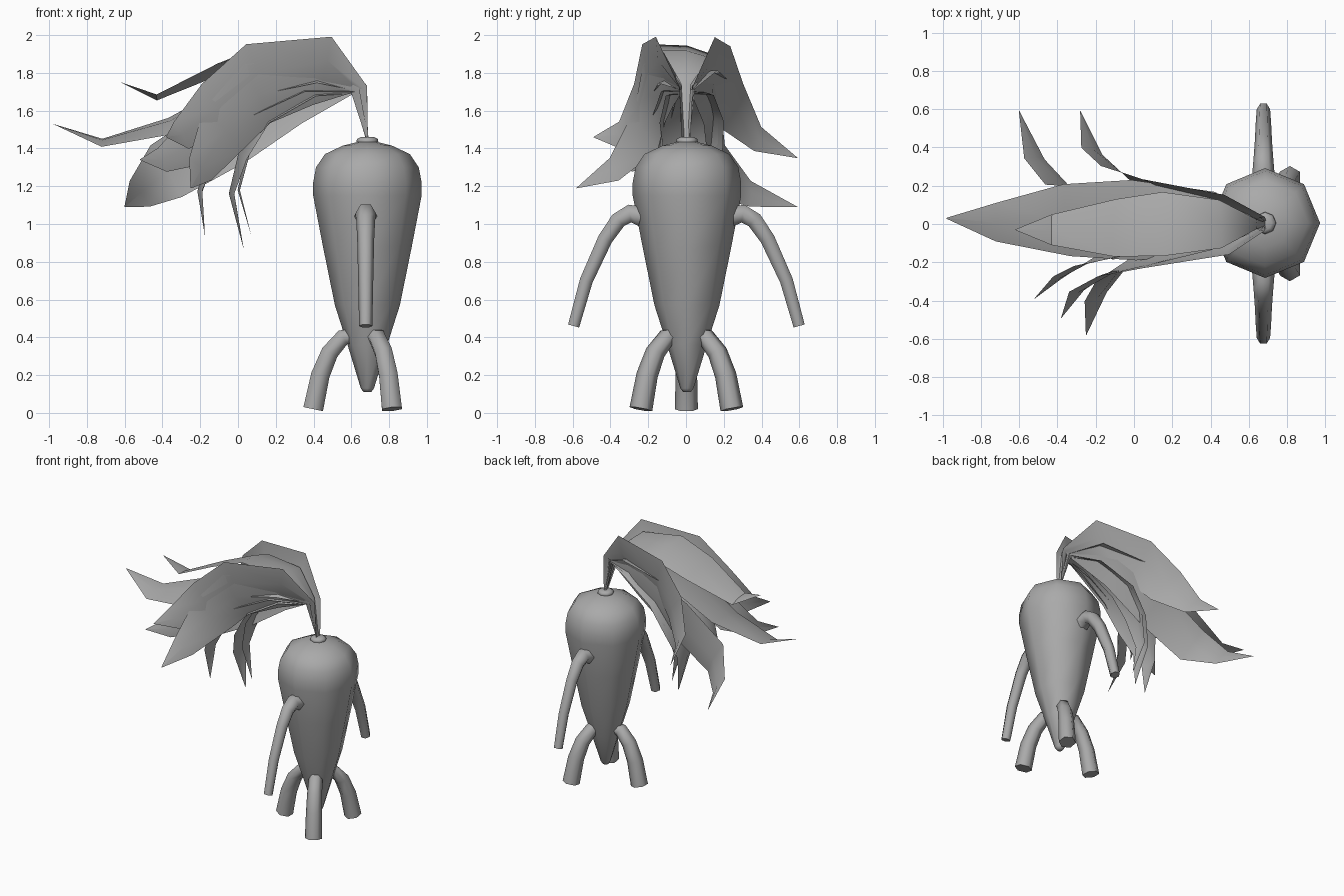
import bpy, bmesh, math
from mathutils import Vector

cube = bpy.data.objects.get("Cube")
if cube:
    bpy.data.objects.remove(cube, do_unlink=True)

grey = bpy.data.materials.new("plain_grey")
grey.use_nodes = True
COLOUR = (0.4, 0.4, 0.4, 1)
grey.diffuse_color = COLOUR
grey.node_tree.nodes["Principled BSDF"].inputs["Base Color"].default_value = COLOUR

BODY_CENTRE = Vector((0.685, 0.005, 0))
LIMB_CENTRE = Vector((0.676, 0.002, 0))


def finish(name, bm, angle, solid=True):
    """Turn a bmesh into a shaded, coloured object."""
    if solid:
        bmesh.ops.recalc_face_normals(bm, faces=bm.faces)
    mesh = bpy.data.meshes.new(name)
    bm.to_mesh(mesh)
    bm.free()
    mesh.materials.append(grey)
    obj = bpy.data.objects.new(name, mesh)
    bpy.context.collection.objects.link(obj)
    bpy.ops.object.select_all(action="DESELECT")
    obj.select_set(True)
    bpy.context.view_layer.objects.active = obj
    bpy.ops.object.shade_smooth_by_angle(angle=math.radians(angle))
    return obj


def bridge(bm, rings, closed=True):
    """Join consecutive rows of vertices with quads."""
    for low, high in zip(rings, rings[1:]):
        count = len(low)
        for i in range(count if closed else count - 1):
            j = (i + 1) % count
            bm.faces.new((low[i], low[j], high[j], high[i]))


def lathe(name, profile, sides):
    """Revolve (radius, height) pairs about the body axis."""
    bm = bmesh.new()
    rings = []
    for radius, z in profile:
        angles = [math.tau * i / sides for i in range(sides)]
        rings.append([bm.verts.new(BODY_CENTRE + Vector((radius * math.cos(a), radius * math.sin(a), z)))
                      for a in angles])
    bridge(bm, rings)
    bm.faces.new(rings[0])
    bm.faces.new(rings[-1])
    return finish(name, bm, 60)


def limb(name, path, start_radius, end_radius, heading, sides=6):
    """Tapered tube along (outward, height) pairs, pointing along a heading."""
    bm = bmesh.new()
    heading = math.radians(heading)
    out = Vector((math.cos(heading), math.sin(heading), 0))
    across = Vector((-out.y, out.x, 0))
    points = [LIMB_CENTRE + out * r + Vector((0, 0, z)) for r, z in path]
    last = len(points) - 1
    rings = []
    for k, point in enumerate(points):
        tangent = (points[min(k + 1, last)] - points[max(k - 1, 0)]).normalized()
        normal = tangent.cross(across)
        radius = start_radius + (end_radius - start_radius) * k / last
        rings.append([bm.verts.new(point + radius * (across * math.cos(a) + normal * math.sin(a)))
                      for a in (math.tau * i / sides for i in range(sides))])
    bridge(bm, rings)
    bm.faces.new(rings[0])
    bm.faces.new(rings[-1])
    return finish(name, bm, 70)


LEAF_SHAPE = (0.05, 0.15, 0.75, 1, 0.9, 0.48, 0.01)


def leaf(name, half_width, roll, *path, fold=0.15):
    """Single-sheet folded blade rising from the collar and following a path.
    Rolled blades also twist towards the tip."""
    bm = bmesh.new()
    points = [Vector((0.685, path[0][1] * 0.5, 1.45))] + [Vector(p) for p in path]
    roll = math.radians(roll)
    last = len(points) - 1
    rows = []
    for k, point in enumerate(points):
        twist = 1.3 * (k / last) ** 2
        hint = Vector((-twist * math.sin(roll), math.cos(roll), math.sin(roll)))
        tangent = (points[min(k + 1, last)] - points[max(k - 1, 0)]).normalized()
        side = (hint - tangent * hint.dot(tangent)).normalized()
        ridge = side.cross(tangent)
        width = half_width * LEAF_SHAPE[k]
        rows.append([bm.verts.new(p) for p in
                     (point - side * width, point + ridge * width * fold, point + side * width)])
    bridge(bm, rows, closed=False)
    return finish(name, bm, 40, solid=False)


# Root body and the collar the leaves grow from
lathe("root_body", [(0.02, 0.11), (0.035, 0.13), (0.105, 0.36), (0.172, 0.57), (0.235, 0.88),
                    (0.287, 1.15), (0.287, 1.22), (0.272, 1.3), (0.225, 1.37),
                    (0.13, 1.415), (0.05, 1.435)], 8)
lathe("leaf_collar", [(0.05, 1.42), (0.058, 1.435), (0.055, 1.45), (0.035, 1.46)], 8)

# Two drooping arms, front and back
ARM = [(0.24, 1.04), (0.3, 1.055), (0.36, 1.02), (0.43, 0.92), (0.53, 0.7), (0.597, 0.46)]
for name, heading in (("front_arm", -90), ("back_arm", 90)):
    limb(name, ARM, 0.06, 0.035, heading)

# Three splayed legs
LEG = [(0.05, 0.41), (0.12, 0.4), (0.19, 0.32), (0.24, 0.2), (0.278, 0.02)]
for i, name in enumerate(("back_left_leg", "right_leg", "front_left_leg")):
    limb(name, LEG, 0.045, 0.061, 60 + 120 * i)

# Upper leaves sweeping to the right
leaf("top_leaf", 0.17, -10, (0.64, 0, 1.74), (0.45, 0, 1.9), (0.15, 0, 1.92),
     (-0.1, -0.02, 1.82), (-0.43, -0.03, 1.67), (-0.62, -0.03, 1.75))
leaf("long_leaf", 0.215, 12, (0.62, 0.01, 1.71), (0.42, 0.01, 1.78), (0, 0.02, 1.71),
     (-0.35, 0.02, 1.52), (-0.72, 0.01, 1.43), (-0.98, 0.03, 1.53))

# Leaves on the back side, upper edges leaning outwards
leaf("back_upper_leaf", 0.18, -108, (0.66, 0.03, 1.72), (0.45, 0.12, 1.86), (0.1, 0.18, 1.78),
     (-0.08, 0.25, 1.62), (-0.22, 0.38, 1.45), (-0.28, 0.59, 1.35))
leaf("back_lower_leaf", 0.18, -100, (0.62, 0.03, 1.71), (0.3, 0.12, 1.66), (-0.05, 0.15, 1.48),
     (-0.38, 0.18, 1.28), (-0.52, 0.34, 1.16), (-0.6, 0.59, 1.09))

# Leaves on the front side, upper edges leaning outwards
leaf("front_upper_leaf", 0.17, 108, (0.66, -0.03, 1.72), (0.47, -0.13, 1.87), (0.1, -0.18, 1.8),
     (-0.11, -0.23, 1.62), (-0.3, -0.35, 1.47), (-0.38, -0.49, 1.46))
leaf("front_middle_leaf", 0.14, 105, (0.63, -0.02, 1.72), (0.35, -0.08, 1.75), (0, -0.13, 1.63),
     (-0.25, -0.19, 1.42), (-0.4, -0.28, 1.34), (-0.52, -0.39, 1.34))
leaf("front_lower_leaf", 0.18, 108, (0.62, -0.03, 1.71), (0.4, -0.1, 1.76), (0.1, -0.17, 1.69),
     (-0.08, -0.21, 1.5), (-0.2, -0.38, 1.29), (-0.25, -0.58, 1.19))

# Inner leaves hanging down
leaf("hanging_outer_leaf", 0.15, 0, (0.62, -0.01, 1.7), (0.35, -0.02, 1.7), (0.05, -0.03, 1.56),
     (-0.12, -0.05, 1.35), (-0.19, -0.07, 1.17), (-0.175, -0.09, 0.94), fold=0.35)
leaf("hanging_middle_leaf", 0.17, 0, (0.61, 0.01, 1.69), (0.42, 0.02, 1.68), (0.17, 0.03, 1.54),
     (0.05, 0.04, 1.35), (-0.02, 0.05, 1.16), (0.03, 0.05, 0.87), fold=0.35)
leaf("hanging_inner_leaf", 0.1, 0, (0.61, 0.03, 1.7), (0.42, 0.05, 1.69), (0.18, 0.07, 1.56),
     (0.07, 0.08, 1.4), (0.01, 0.08, 1.18), (0.07, 0.07, 0.94), fold=0.25)
